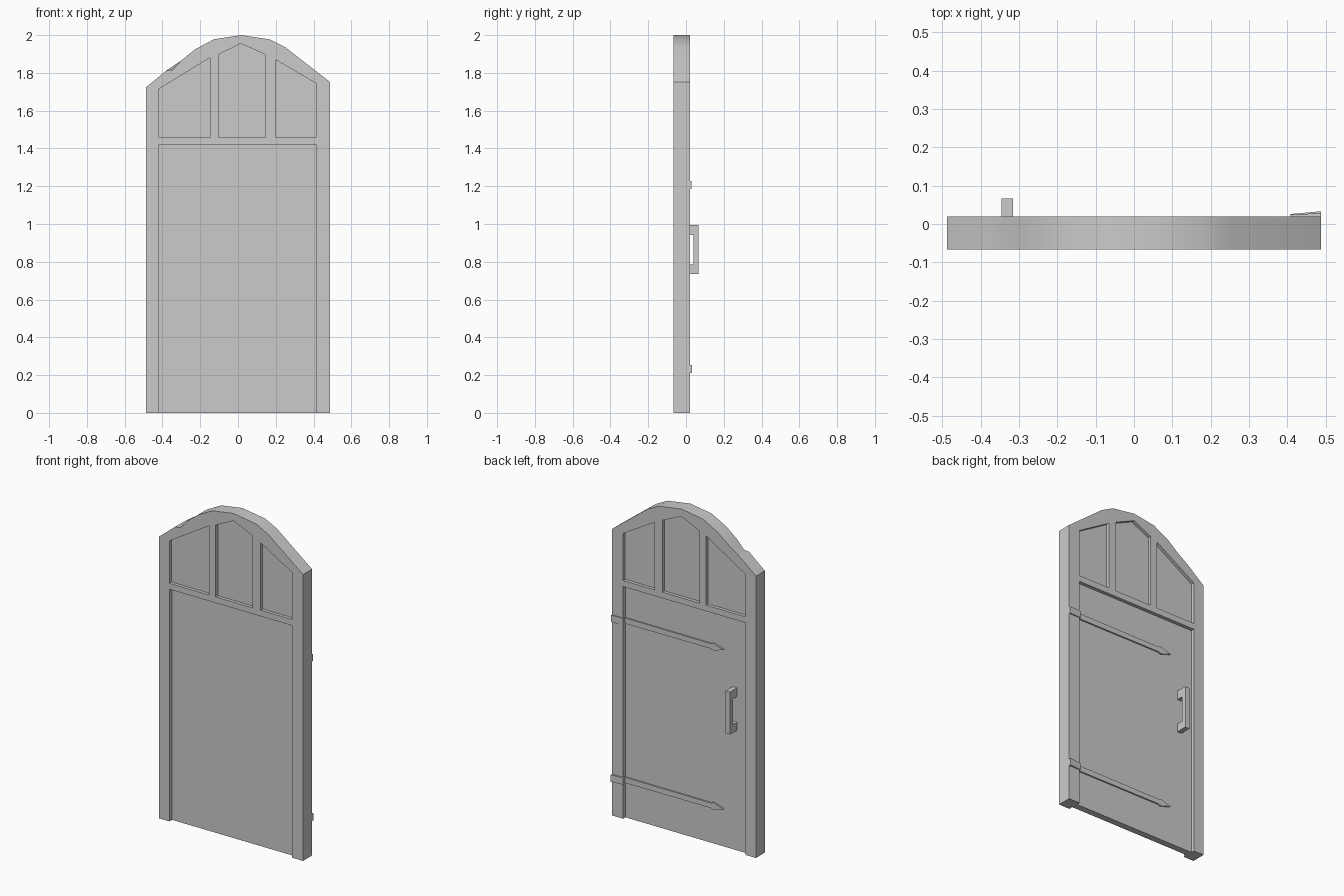
import bpy, bmesh
from mathutils import Vector

if "Cube" in bpy.data.objects:
    bpy.data.objects.remove(bpy.data.objects["Cube"])

Y_FRONT, Y_BACK = -0.067, 0.020


def prism(name, loops, y0, y1, move_front=None):
    """Fill x-z loops (first outer, rest holes) and extrude from y0 to y1."""
    bm = bmesh.new()
    edges = []
    for pts in loops:
        vs = [bm.verts.new((x, y0, z)) for x, z in pts]
        edges += [bm.edges.new((vs[i], vs[(i + 1) % len(vs)])) for i in range(len(vs))]
    bmesh.ops.triangle_fill(bm, use_beauty=True, edges=edges, normal=(0, -1, 0))
    ext = bmesh.ops.extrude_face_region(bm, geom=bm.faces[:], use_keep_orig=True)
    back = [g for g in ext["geom"] if isinstance(g, bmesh.types.BMVert)]
    for v in back:
        v.co.y = y1
    if move_front:
        old, new = move_front
        for v in bm.verts:
            if (v.co - Vector((old[0], y0, old[1]))).length < 1e-4:
                v.co.x, v.co.z = new
    bmesh.ops.recalc_face_normals(bm, faces=bm.faces[:])
    return finish(name, bm)


def finish(name, bm):
    me = bpy.data.meshes.new(name)
    bm.to_mesh(me)
    bm.free()
    ob = bpy.data.objects.new(name, me)
    bpy.context.collection.objects.link(ob)
    return ob


# openings of the frame
door = [(-0.417, 0), (-0.417, 1.42), (0.412, 1.42), (0.412, 0)]
windows = {
    "left_pane": [(-0.417, 1.457), (-0.149, 1.457), (-0.149, 1.88), (-0.417, 1.716)],
    "middle_pane": [(-0.104, 1.457), (0.146, 1.457), (0.146, 1.897), (0.016, 1.955), (-0.104, 1.897)],
    "right_pane": [(0.199, 1.457), (0.412, 1.457), (0.412, 1.745), (0.199, 1.87)],
}

# arched frame with a chipped front edge on the left
arch = [(0.487, 1.752), (0.25, 1.936), (0.17, 1.977), (0.016, 2.0), (-0.127, 1.978),
        (-0.227, 1.925), (-0.3, 1.866), (-0.345, 1.836), (-0.381, 1.811), (-0.487, 1.724)]
outer = [(-0.487, 0)] + door + [(0.487, 0)] + arch
frame = prism("arched_frame", [outer] + list(windows.values()), Y_FRONT, Y_BACK,
              ((-0.345, 1.836), (-0.345, 1.816)))
bpy.context.view_layer.objects.active = frame
frame.select_set(True)
bpy.ops.object.shade_smooth_by_angle(angle=0.52)

# recessed door panel and panes
prism("door_panel", [door], Y_FRONT + 0.025, Y_BACK - 0.022)
for name, pts in windows.items():
    prism(name, [pts], Y_FRONT + 0.02, Y_BACK - 0.02)

# pull handle on the back
c_shape = [(-0.003, 0.735), (0.067, 0.735), (0.067, 0.995), (-0.003, 0.995),
           (-0.003, 0.942), (0.039, 0.942), (0.039, 0.785), (-0.003, 0.785)]
bm = bmesh.new()
face = bm.faces.new([bm.verts.new((-0.345, y, z)) for y, z in c_shape])
ext = bmesh.ops.extrude_face_region(bm, geom=[face], use_keep_orig=True)
bmesh.ops.translate(bm, vec=(0.03, 0, 0),
                    verts=[g for g in ext["geom"] if isinstance(g, bmesh.types.BMVert)])
bmesh.ops.recalc_face_normals(bm, faces=bm.faces[:])
finish("handle", bm)

# strap hinges: arrow-tipped strap on the panel, clip tapering over the frame
for label, z, y_in, y_out in (("upper", 1.207, 0.025, 0.028), ("lower", 0.232, 0.026, 0.033)):
    h = 0.017
    strap = [(0.412, z - h), (0.412, z + h), (-0.17, z + h * 0.9), (-0.19, z + h * 1.3),
             (-0.26, z), (-0.19, z - h * 1.3), (-0.17, z - h * 0.9)]
    prism(label + "_hinge_strap", [strap], -0.002, 0.007)
    clip = prism(label + "_hinge_clip",
                 [[(0.408, z - 0.021), (0.408, z + 0.021), (0.487, z + 0.021), (0.487, z - 0.021)]],
                 0.002, y_in)
    for v in clip.data.vertices:
        if v.co.y > 0.01 and v.co.x > 0.45:
            v.co.y = y_out
